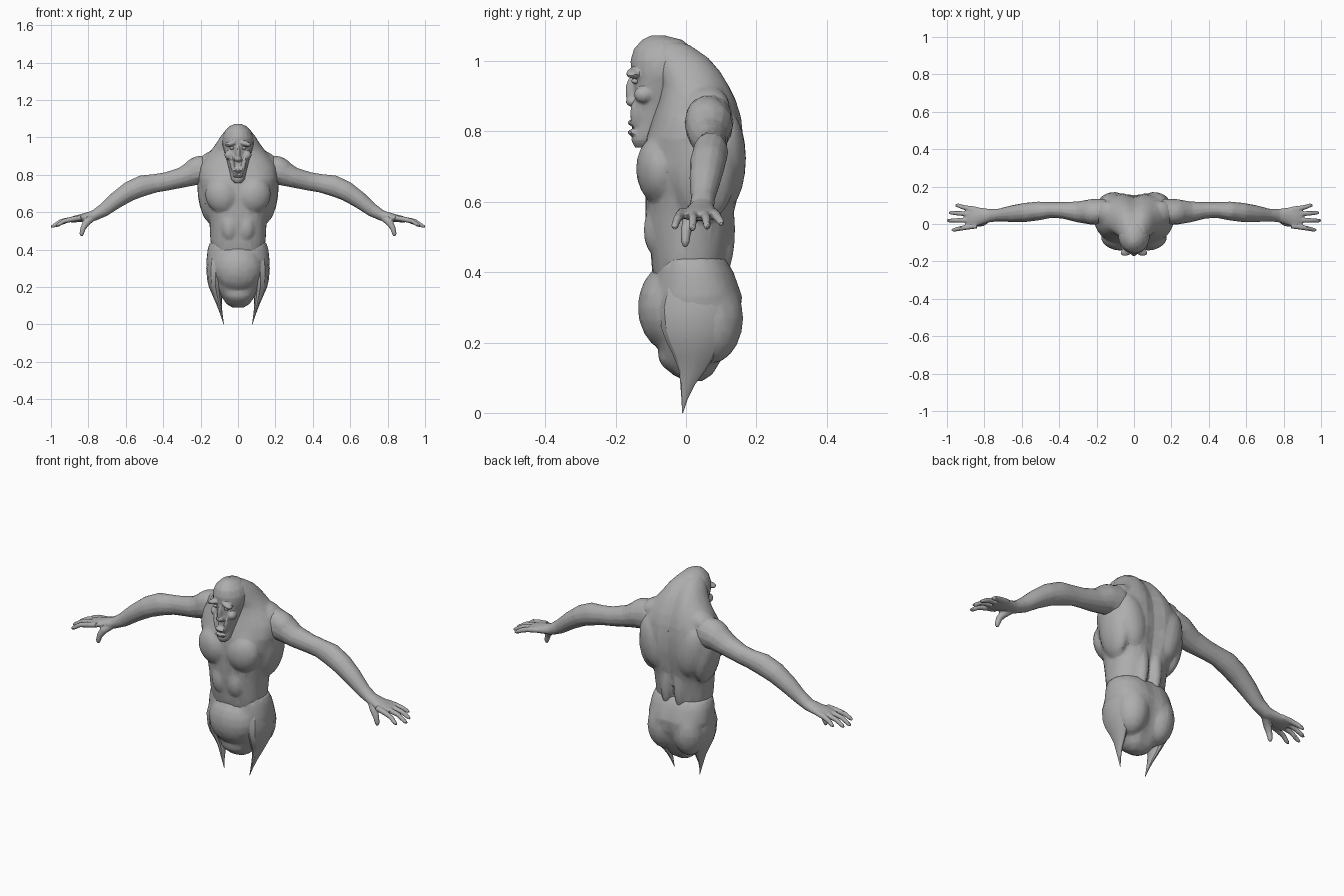
import bpy, bmesh, math
from mathutils import Vector, Matrix

skin = bpy.data.materials.new("grey_skin")
skin.diffuse_color = (0.42, 0.42, 0.42, 1)


def skin_rings(bm, rings):
    """Bridge a list of vertex rings and cap both ends."""
    n = len(rings[0])
    for a, b in zip(rings, rings[1:]):
        for i in range(n):
            j = (i + 1) % n
            bm.faces.new((a[i], a[j], b[j], b[i]))
    bm.faces.new(rings[0][::-1])
    bm.faces.new(rings[-1])


def stack(bm, sections, n=28, p=0.88, groove=0.0, cx=0.0):
    """Horizontal sections: (z, half width, front y, back y)."""
    rings = []
    for z, w, yf, yb in sections:
        ring = []
        for i in range(n):
            t = 2 * math.pi * i / n
            c, s = math.cos(t), math.sin(t)
            x = w * math.copysign(abs(c) ** p, c)
            y = (yf + yb) / 2 + (yb - yf) / 2 * math.copysign(abs(s) ** p, s)
            if s > 0:
                y -= groove * math.exp(-(x / 0.035) ** 2)
            ring.append(bm.verts.new((x + cx, y, z)))
        rings.append(ring)
    skin_rings(bm, rings)


def tube(bm, points, n=14):
    """Tube along a path: (x, y, z, radius in y, radius across)."""
    rings = []
    pos = [Vector(q[:3]) for q in points]
    for k, q in enumerate(points):
        d = (pos[min(k + 1, len(pos) - 1)] - pos[max(k - 1, 0)]).normalized()
        side = (Vector((0, 1, 0)) - d * d.y).normalized()
        up = d.cross(side)
        rings.append([bm.verts.new(pos[k]
                      + side * q[3] * math.cos(2 * math.pi * i / n)
                      + up * q[4] * math.sin(2 * math.pi * i / n)) for i in range(n)])
    skin_rings(bm, rings)


def blob(bm, loc, size, rot=(0, 0, 0)):
    m = Matrix.Translation(loc)
    for angle, axis in zip(rot, "XYZ"):
        m = m @ Matrix.Rotation(angle, 4, axis)
    bmesh.ops.create_uvsphere(bm, u_segments=16, v_segments=10, radius=1,
                              matrix=m @ Matrix.Diagonal((*size, 1)))


def pair(bm, loc, size, rot=(0, 0, 0)):
    blob(bm, loc, size, rot)
    blob(bm, (-loc[0], loc[1], loc[2]), size, (rot[0], -rot[1], -rot[2]))


def finish(name, bm, voxel, ratio, mirror=False):
    """Fuse the volumes into one faceted surface."""
    bmesh.ops.recalc_face_normals(bm, faces=bm.faces)
    me = bpy.data.meshes.new(name)
    bm.to_mesh(me)
    bm.free()
    me.materials.append(skin)
    ob = bpy.data.objects.new(name, me)
    bpy.context.collection.objects.link(ob)
    bpy.context.view_layer.objects.active = ob
    for o in bpy.context.selected_objects:
        o.select_set(False)
    ob.select_set(True)
    if voxel:
        fuse = ob.modifiers.new("fuse", 'REMESH')
        fuse.mode = 'VOXEL'
        fuse.voxel_size = voxel
        facet = ob.modifiers.new("facet", 'DECIMATE')
        facet.ratio = ratio
    if mirror:
        ob.modifiers.new("mirror", 'MIRROR').use_axis[0] = True
    for m in list(ob.modifiers):
        bpy.ops.object.modifier_apply(modifier=m.name)
    bpy.ops.object.shade_smooth_by_angle(angle=math.radians(28))
    return ob


# Torso: ribcage, sloping shoulders and hood behind the head
bm = bmesh.new()
stack(bm, [(.39, .135, -.095, .115), (.45, .148, -.10, .12), (.55, .153, -.115, .14),
           (.62, .172, -.115, .155), (.70, .198, -.12, .168), (.78, .212, -.115, .168),
           (.84, .205, -.095, .162), (.89, .175, -.08, .148), (.93, .145, -.075, .13),
           (.97, .115, -.09, .108), (1.01, .09, -.10, .075), (1.045, .06, -.12, .03),
           (1.07, .025, -.10, -.05)], groove=.022)
# chest, shoulder blades, side muscles, spine columns, abdominals
pair(bm, (.092, -.082, .69), (.085, .058, .095), (0, .25, .25))
pair(bm, (.115, .115, .72), (.075, .055, .14), (0, .2, -.2))
pair(bm, (.165, .05, .68), (.048, .09, .14), (0, .15, 0))
pair(bm, (.04, .105, .52), (.032, .035, .13))
pair(bm, (.045, -.088, .52), (.043, .032, .07))
pair(bm, (.15, .06, .87), (.075, .065, .05), (0, .65, 0))
finish("torso", bm, .009, .16)

# Pelvis with round belly and groin
bm = bmesh.new()
stack(bm, [(.09, .03, .0, .055), (.11, .062, -.04, .085), (.15, .09, -.07, .108),
           (.20, .125, -.085, .132), (.27, .16, -.10, .157), (.33, .17, -.10, .165),
           (.40, .163, -.09, .14), (.44, .15, -.085, .118)], groove=.01)
blob(bm, (0, -.045, .30), (.13, .092, .125))
pair(bm, (.075, .07, .27), (.085, .093, .13))
blob(bm, (0, -.03, .17), (.08, .05, .055))
finish("pelvis", bm, .009, .16)

# Pointed hip flaps
bm = bmesh.new()
stack(bm, [(.36, .035, -.06, .10), (.30, .05, -.075, .12), (.24, .045, -.07, .12),
           (.20, .036, -.055, .105), (.16, .026, -.035, .08), (.12, .017, -.02, .055),
           (.08, .010, -.016, .025), (.04, .005, -.013, .005), (0, .001, -.011, -.008)],
      n=12, p=1, cx=.12)
for v in bm.verts:
    v.co.x -= max(0, .2 - v.co.z) ** 1.1 * .26
finish("hip_flap", bm, 0, 1, True)

# Head: long skull narrowing to the chin
bm = bmesh.new()
stack(bm, [(.755, .018, -.145, -.10), (.775, .036, -.155, -.07), (.82, .046, -.148, -.04),
           (.87, .058, -.146, -.02), (.92, .072, -.148, .0), (.96, .083, -.154, .02),
           (1.0, .084, -.158, .03), (1.035, .07, -.148, .02), (1.06, .045, -.125, -.01),
           (1.073, .015, -.10, -.06)], n=20, p=1)
# brow, cheekbones, nose, lips
pair(bm, (.036, -.146, .967), (.038, .022, .014), (0, .25, -.35))
pair(bm, (.05, -.12, .905), (.022, .028, .024))
pair(bm, (.030, -.135, .85), (.012, .024, .05), (0, .2, 0))
blob(bm, (0, -.150, .915), (.013, .022, .045))
blob(bm, (0, -.153, .885), (.020, .018, .015))
blob(bm, (0, -.148, .825), (.032, .018, .010))
blob(bm, (0, -.148, .797), (.030, .018, .010))
finish("head", bm, .005, .16)

# Eyes
bm = bmesh.new()
pair(bm, (.032, -.143, .943), (.012, .012, .008))
finish("eyes", bm, 0, 1)

# Arms with hands
bm = bmesh.new()
tube(bm, [(.10, .06, .82, .06, .08), (.17, .065, .825, .07, .085), (.23, .065, .815, .068, .072),
          (.30, .065, .785, .056, .055), (.38, .073, .765, .044, .050), (.44, .075, .755, .042, .050),
          (.51, .070, .742, .050, .057), (.58, .062, .712, .051, .053), (.65, .055, .665, .045, .045),
          (.72, .048, .61, .034, .036), (.77, .045, .582, .035, .029), (.82, .042, .572, .046, .023),
          (.875, .036, .563, .056, .018), (.90, .036, .558, .045, .012)])
blob(bm, (.22, .06, .835), (.085, .062, .06), (0, .5, 0))
# four fingers: base y, tip x, tip y, tip z
for by, tx, ty, tz in ((-.010, .975, -.032, .525), (.022, 1.0, .018, .52),
                       (.052, .99, .060, .525), (.078, .955, .100, .535)):
    tube(bm, [(.84, by, .57, .014, .014), (.89, by * .7 + ty * .3, .562, .014, .014),
              ((.89 + tx) / 2, by * .35 + ty * .65, .552, .012, .012),
              (tx - .012, ty, tz + .006, .010, .010), (tx, ty, tz, .005, .005)], 10)
# thumb
tube(bm, [(.78, .03, .57, .02, .02), (.81, .008, .545, .02, .02), (.828, .0, .515, .015, .015),
          (.836, -.002, .485, .012, .012), (.835, -.002, .472, .006, .006)], 10)
finish("arm", bm, .0045, .1, True)
